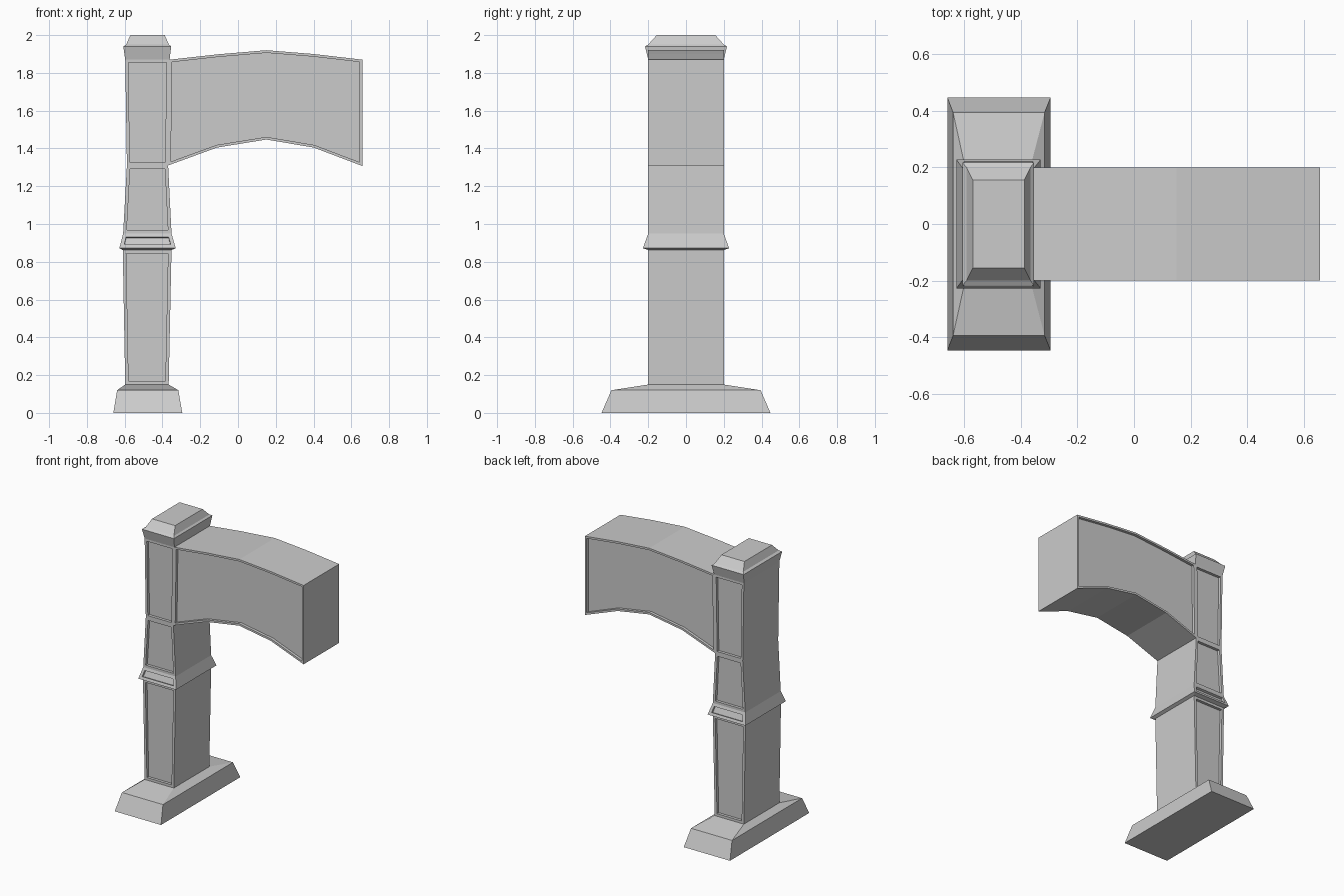
import bpy, bmesh
from mathutils import Vector

if "Cube" in bpy.data.objects:
    bpy.data.objects.remove(bpy.data.objects["Cube"])


def finish(bm, name):
    mesh = bpy.data.meshes.new(name)
    bm.to_mesh(mesh)
    bm.free()
    obj = bpy.data.objects.new(name, mesh)
    bpy.context.collection.objects.link(obj)
    return obj


def sink_panel(bm, face, border, depth):
    """Flat rim around a face, then push the middle straight in."""
    bmesh.ops.inset_individual(bm, faces=[face], thickness=border, use_even_offset=True)
    face.normal_update()
    offset = -face.normal * depth
    inner = bmesh.ops.extrude_discrete_faces(bm, faces=[face])["faces"][0]
    bmesh.ops.translate(bm, verts=inner.verts, vec=offset)


def loft(rings):
    """Stack rectangles (z, x_min, x_max, half_y); return bmesh and its side faces per level."""
    bm = bmesh.new()
    loops = [[bm.verts.new(c) for c in ((a, -h, z), (b, -h, z), (b, h, z), (a, h, z))]
             for z, a, b, h in rings]
    sides = []
    for lo, hi in zip(loops, loops[1:]):
        sides.append([bm.faces.new((lo[i], lo[(i + 1) % 4], hi[(i + 1) % 4], hi[i]))
                      for i in range(4)])
    bm.faces.new(loops[0][::-1])
    bm.faces.new(loops[-1])
    bm.normal_update()
    return bm, sides


# Column: foot, lower shaft, collar, upper shaft, arm block and cap
W = 0.2
rings = [
    (0.00, -0.66, -0.295, 0.447), (0.12, -0.64, -0.316, 0.395),
    (0.15, -0.597, -0.367, W), (0.862, -0.61, -0.352, W),
    (0.872, -0.628, -0.33, 0.228), (0.95, -0.608, -0.352, W),
    (1.31, -0.588, -0.37, W), (1.87, -0.597, -0.362, W),
    (1.94, -0.607, -0.354, 0.217), (1.95, -0.592, -0.366, W),
    (2.00, -0.57, -0.388, 0.155),
]
bm, sides = loft(rings)
joint = sides[6][1]
for level, border, depth in ((2, 0.018, 0.02), (4, 0.02, 0.016),
                             (5, 0.018, 0.02), (6, 0.016, 0.02)):
    for side in (0, 2):
        sink_panel(bm, sides[level][side], border, depth)
bmesh.ops.delete(bm, geom=[joint], context='FACES_ONLY')
finish(bm, "column")

# Arched arm: outline extruded through the depth, panelled front and back
outline = [(-0.37, 1.31), (-0.11, 1.405), (0.15, 1.447), (0.40, 1.405), (0.658, 1.307),
           (0.658, 1.87), (0.40, 1.9), (0.15, 1.92), (-0.11, 1.898), (-0.362, 1.87)]
bm = bmesh.new()
front = [bm.verts.new((x, -W, z)) for x, z in outline]
back = [bm.verts.new((x, W, z)) for x, z in outline]
n = len(outline)
for i in range(n - 1):
    j = i + 1
    bm.faces.new((front[j], front[i], back[i], back[j]))
panels = [bm.faces.new(front), bm.faces.new(back[::-1])]
bm.normal_update()
for face in panels:
    sink_panel(bm, face, 0.014, 0.02)
finish(bm, "arched_arm")
